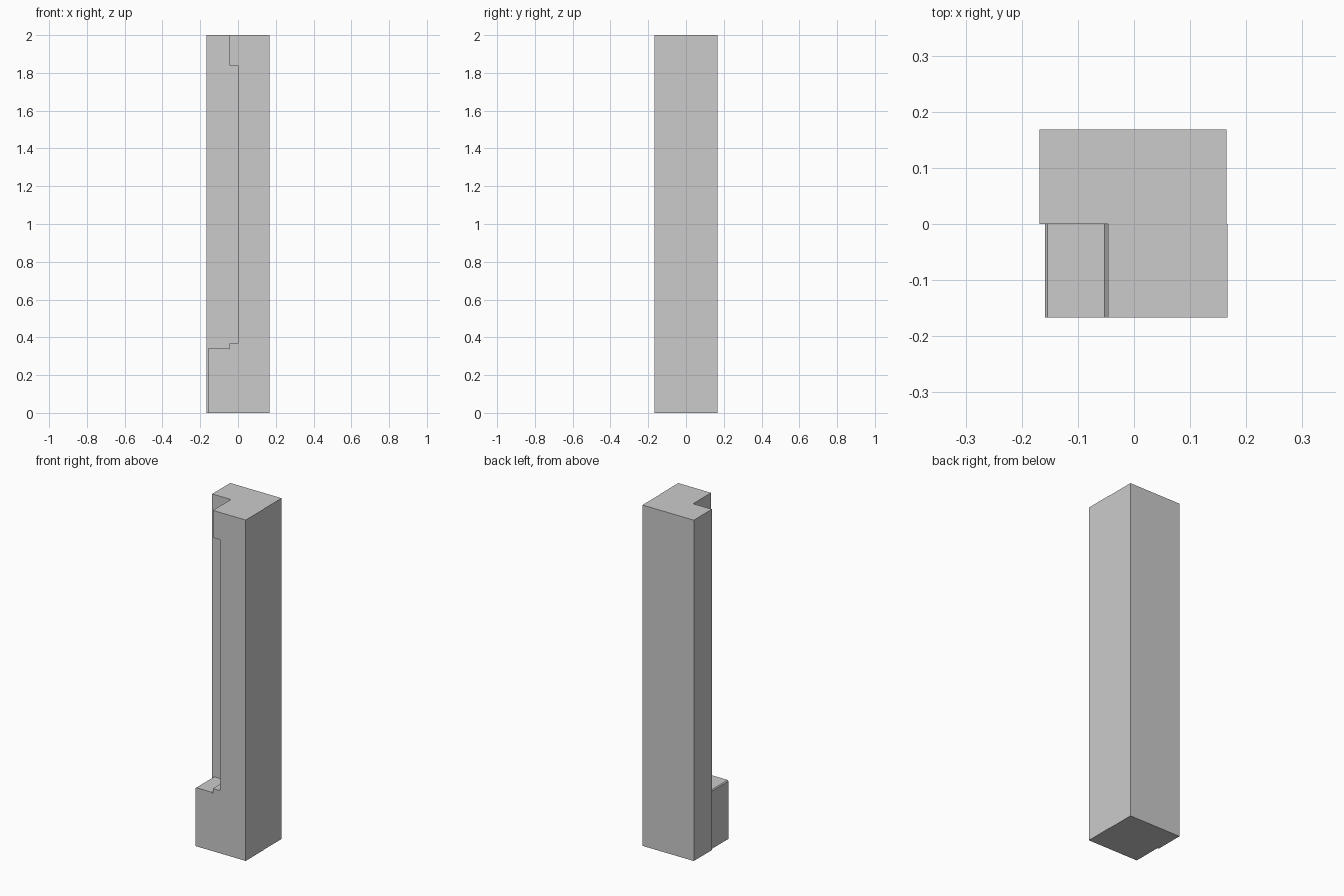
import bpy
import bmesh

if "Cube" in bpy.data.objects:
    bpy.data.objects.remove(bpy.data.objects["Cube"])


def extrude_profile(name, profile, y0, y1):
    """Extrude an (x, z) outline along y into a closed solid."""
    bm = bmesh.new()
    face = bm.faces.new([bm.verts.new((x, y0, z)) for x, z in profile])
    moved = bmesh.ops.extrude_face_region(bm, geom=[face])["geom"]
    verts = [v for v in moved if isinstance(v, bmesh.types.BMVert)]
    bmesh.ops.translate(bm, verts=verts, vec=(0, y1 - y0, 0))
    # the starting face is kept as the front cap
    bmesh.ops.recalc_face_normals(bm, faces=bm.faces)
    mesh = bpy.data.meshes.new(name)
    bm.to_mesh(mesh)
    bm.free()
    obj = bpy.data.objects.new(name, mesh)
    bpy.context.collection.objects.link(obj)
    return obj


# Full-width rear half of the post
extrude_profile("rear_post", [(-0.168, 0), (0.165, 0), (0.165, 2), (-0.168, 2)], 0, 0.168)

# Stepped front half: wide foot with chamfered shelf, narrow shaft, wider head
extrude_profile("front_post", [
    (-0.159, 0), (0.167, 0), (0.167, 2), (-0.046, 2),
    (-0.046, 1.84), (0, 1.84), (0, 0.368), (-0.046, 0.368),
    (-0.046, 0.338), (-0.053, 0.344), (-0.154, 0.344), (-0.159, 0.338),
], -0.167, 0)
